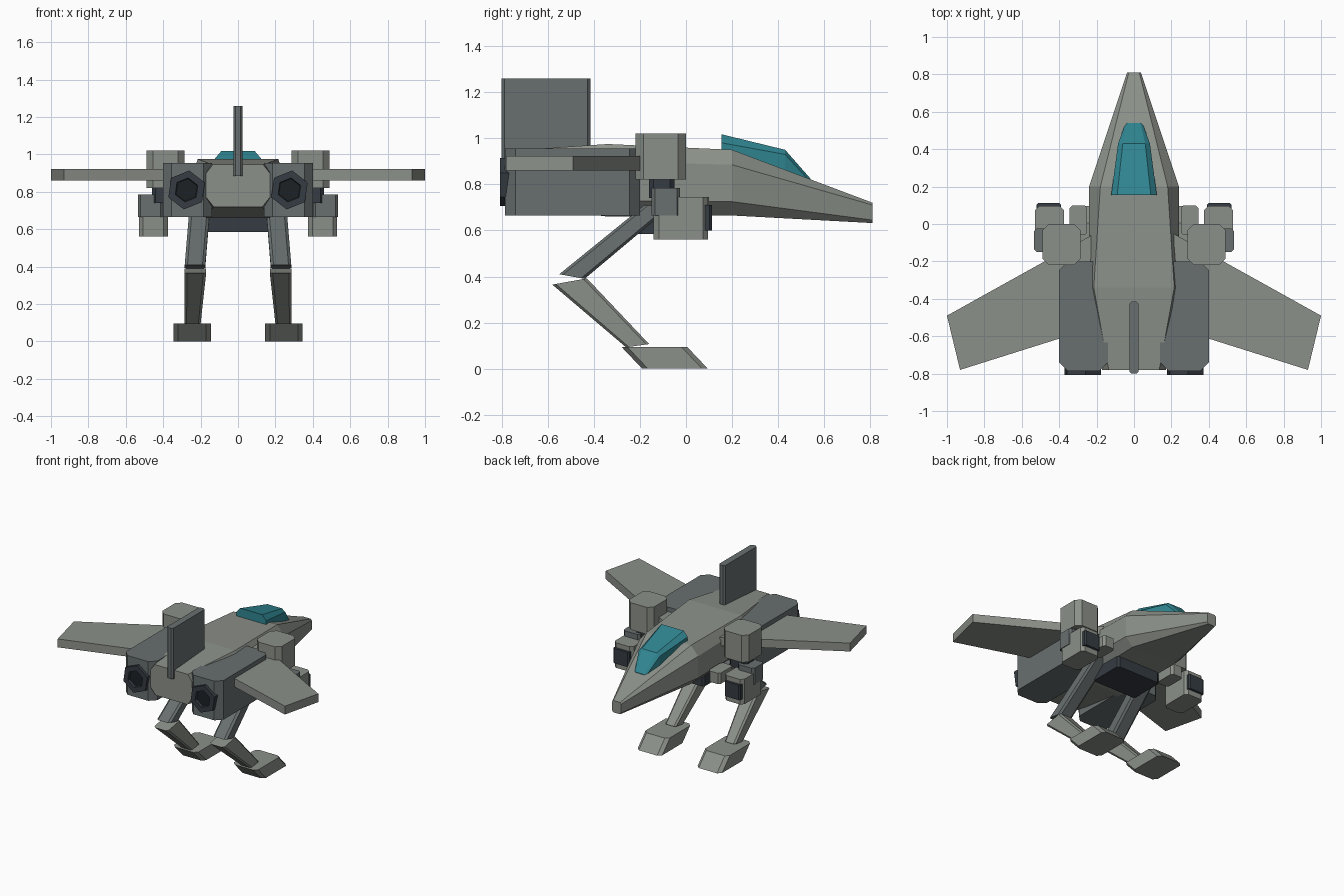
import bpy, bmesh, math
from mathutils import Vector, Matrix

if "Cube" in bpy.data.objects:
    bpy.data.objects.remove(bpy.data.objects["Cube"])


def material(name, rgb):
    m = bpy.data.materials.new(name)
    m.diffuse_color = (*rgb, 1)
    m.use_nodes = True
    m.node_tree.nodes["Principled BSDF"].inputs["Base Color"].default_value = m.diffuse_color
    return m


LIGHT = material("light_hull", (0.26, 0.28, 0.25))
GREY = material("mid_grey", (0.14, 0.16, 0.16))
DARK = material("dark_metal", (0.035, 0.045, 0.055))
BLACK = material("nozzle_black", (0.012, 0.015, 0.018))
TEAL = material("canopy_glass", (0.03, 0.24, 0.29))


def finish(name, bm, mat):
    bmesh.ops.recalc_face_normals(bm, faces=bm.faces)
    me = bpy.data.meshes.new(name)
    bm.to_mesh(me)
    bm.free()
    me.materials.append(mat)
    ob = bpy.data.objects.new(name, me)
    bpy.context.collection.objects.link(ob)
    return ob


def loft(name, rings, mat):
    """Skin equal-length rings of points and cap both ends."""
    bm = bmesh.new()
    vs = [[bm.verts.new(p) for p in r] for r in rings]
    n = len(vs[0])
    for a, b in zip(vs, vs[1:]):
        for i in range(n):
            j = (i + 1) % n
            bm.faces.new((a[i], a[j], b[j], b[i]))
    bm.faces.new(vs[0])
    bm.faces.new(vs[-1])
    return finish(name, bm, mat)


def level(x0, x1, y0, y1, za, zb, c):
    """Chamfered rectangle in plan; z runs from za (at y0) to zb (at y1)."""
    pts = [(x0 + c, y0), (x1 - c, y0), (x1, y0 + c), (x1, y1 - c),
           (x1 - c, y1), (x0 + c, y1), (x0, y1 - c), (x0, y0 + c)]
    return [(x, y, za + (zb - za) * (y - y0) / (y1 - y0)) for x, y in pts]


def block(name, x, y, z, c, mat, s=1):
    rings = [level(*x, *y, h, h, c) for h in z]
    return loft(name, [[(s * a, b, d) for a, b, d in r] for r in rings], mat)


def station(y, w, wt, wb, zb, z1, z2, zt):
    """Eight-sided fuselage cross-section at y."""
    half = [(wb, zb), (w, z1), (w, z2), (wt, zt)]
    return [(x, y, z) for x, z in half] + [(-x, y, z) for x, z in reversed(half)]


# Fuselage
loft("fuselage", [
    station(-0.78, 0.17, 0.135, 0.13, 0.72, 0.77, 0.90, 0.945),
    station(-0.34, 0.24, 0.215, 0.17, 0.66, 0.73, 0.90, 0.975),
    station(0.20, 0.24, 0.18, 0.18, 0.665, 0.725, 0.885, 0.95),
    station(0.81, 0.037, 0.028, 0.028, 0.632, 0.645, 0.71, 0.72)], LIGHT)

# Canopy
loft("canopy", [
    station(0.155, 0.122, 0.09, 0.11, 0.90, 0.92, 0.98, 1.017),
    station(0.43, 0.085, 0.06, 0.08, 0.80, 0.82, 0.93, 0.95),
    station(0.54, 0.045, 0.035, 0.04, 0.76, 0.77, 0.81, 0.825)], TEAL)

# Tail fin and hip block
block("tail_fin", (-0.025, 0.025), (-0.80, -0.415), (0.885, 1.26), 0.012, GREY)
block("hip_block", (-0.18, 0.18), (-0.21, 0.05), (0.585, 0.72), 0.015, DARK)

for side, s in (("left", -1), ("right", 1)):
    # Engine pod
    block(side + "_engine", (0.14, 0.40), (-0.785, -0.20), (0.665, 0.955), 0.045, GREY, s)

    # Six-sided nozzle with a sunken centre
    def hexagon(r, y):
        return [(s * 0.275 + r * math.cos(math.radians(a + 22)), y,
                 0.81 + r * math.sin(math.radians(a + 22))) for a in range(0, 360, 60)]
    loft(side + "_nozzle", [hexagon(0.105, -0.70), hexagon(0.105, -0.808),
                            hexagon(0.065, -0.808), hexagon(0.06, -0.785)], DARK)
    loft(side + "_nozzle_core", [hexagon(0.064, -0.75), hexagon(0.064, -0.79)], BLACK)

    # Wing
    plan = [(0.2, -0.045), (1.0, -0.49), (0.93, -0.78), (0.2, -0.55)]
    loft(side + "_wing", [[(s * x, y, z) for x, y in plan] for z in (0.86, 0.922)], LIGHT)

    # Arm: shoulder, joint, upper arm, forearm, muzzle and inner bracket
    block(side + "_shoulder", (0.285, 0.49), (-0.22, 0.0), (0.82, 1.02), 0.035, LIGHT, s)
    block(side + "_shoulder_joint", (0.31, 0.46), (-0.16, -0.05), (0.74, 0.83), 0.02, DARK, s)
    block(side + "_upper_arm", (0.40, 0.535), (-0.15, -0.025), (0.665, 0.785), 0.015, GREY, s)
    block(side + "_forearm", (0.375, 0.53), (-0.14, 0.095), (0.56, 0.745), 0.022, LIGHT, s)
    block(side + "_muzzle", (0.39, 0.52), (0.05, 0.113), (0.60, 0.71), 0.01, DARK, s)
    block(side + "_arm_bracket", (0.25, 0.345), (-0.06, 0.10), (0.665, 0.745), 0.015, LIGHT, s)

    # Reverse-jointed leg: slanted thigh, shin and foot
    for part, lo, hi, mat in (
            ("thigh", (0.175, 0.285, -0.55, -0.44, 0.41, 0.39, 0.015),
             (0.15, 0.26, -0.18, -0.07, 0.71, 0.70, 0.015), GREY),
            ("shin", (0.20, 0.287, -0.26, -0.16, 0.093, 0.107, 0.012),
             (0.17, 0.287, -0.58, -0.43, 0.365, 0.392, 0.015), LIGHT),
            ("foot", (0.145, 0.345, -0.19, 0.095, 0.0, 0.0, 0.025),
             (0.145, 0.345, -0.28, 0.005, 0.095, 0.095, 0.025), LIGHT)):
        loft(f"{side}_{part}", [[(s * x, y, z) for x, y, z in level(*r)] for r in (lo, hi)], mat)
